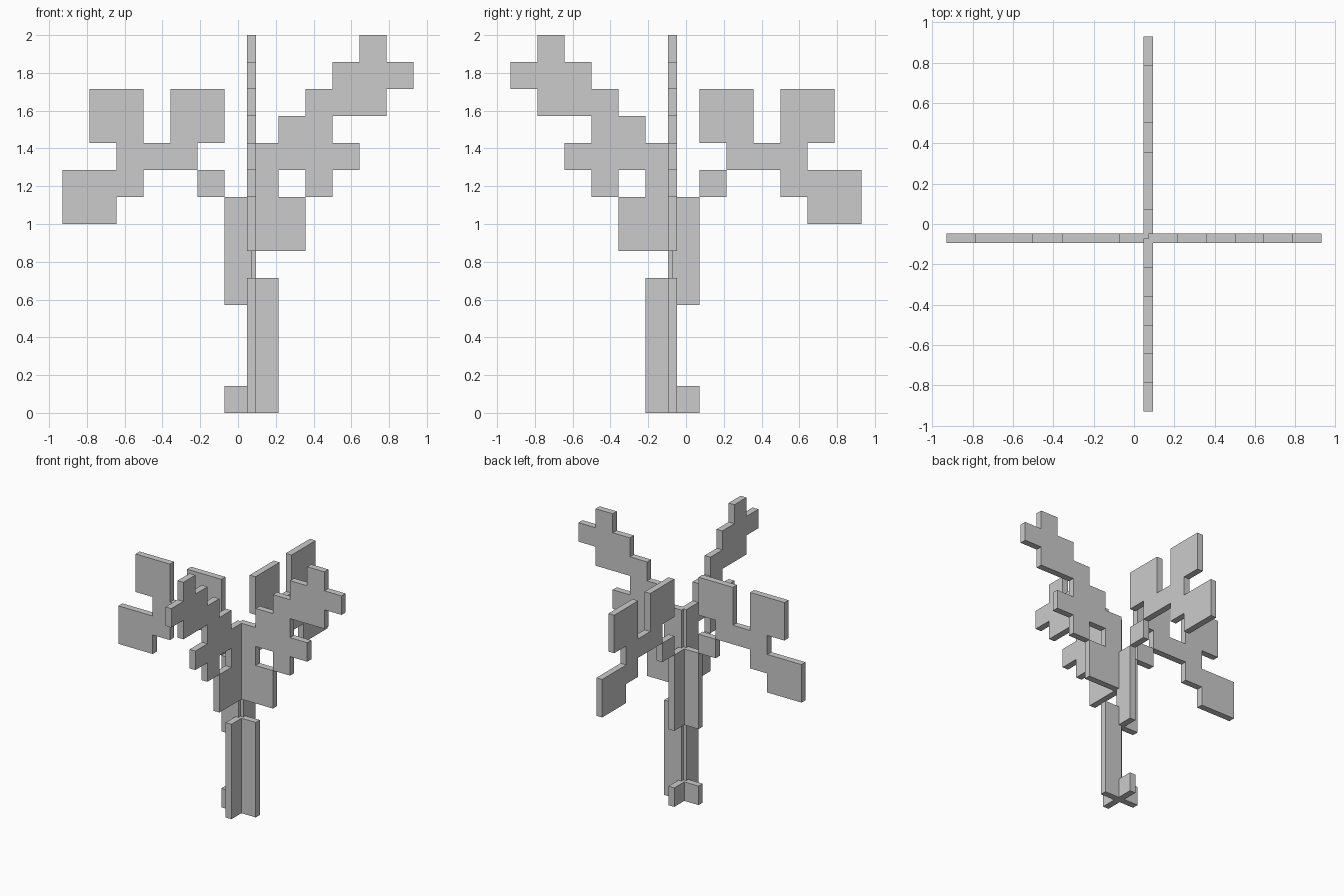
import bpy, bmesh, math
from mathutils import Matrix, Vector

if "Cube" in bpy.data.objects:
    bpy.data.objects.remove(bpy.data.objects["Cube"])

P = 2 / 14          # size of one pixel cell
T = 0.048           # sheet thickness

# Plant silhouette, top row first, one character per cell
ROWS = [
    "...........#.",
    "..........###",
    ".##.##...###.",
    ".##.##..##...",
    "..###..####..",
    "###..#.#.#...",
    "##....###....",
    "......###....",
    "......#......",
    "......##.....",
    ".......#.....",
    ".......#.....",
    ".......#.....",
    "......##.....",
]


def pixel_sheet(name, matrix):
    """Flat silhouette in the xz plane, extruded to a thin slab."""
    bm = bmesh.new()
    for r, row in enumerate(ROWS):
        z = (len(ROWS) - 1 - r) * P
        for c, cell in enumerate(row):
            if cell == "#":
                x = (c - len(row) / 2) * P
                bm.faces.new([bm.verts.new((x + dx * P, -T / 2, z + dz * P))
                              for dx, dz in ((0, 0), (1, 0), (1, 1), (0, 1))])
    bmesh.ops.remove_doubles(bm, verts=bm.verts, dist=1e-4)
    # Back faces and rim
    front = bm.faces[:]
    ext = bmesh.ops.extrude_face_region(bm, geom=front, use_keep_orig=True)
    moved = [g for g in ext["geom"] if isinstance(g, bmesh.types.BMVert)]
    bmesh.ops.translate(bm, verts=moved, vec=Vector((0, T, 0)))
    bmesh.ops.recalc_face_normals(bm, faces=bm.faces)
    bmesh.ops.transform(bm, matrix=matrix, verts=bm.verts)
    mesh = bpy.data.meshes.new(name)
    bm.to_mesh(mesh)
    bm.free()
    obj = bpy.data.objects.new(name, mesh)
    bpy.context.collection.objects.link(obj)
    return obj


# Two identical sheets crossing at the stem
across = Matrix.Translation((0, -P / 2, 0))
pixel_sheet("plant_sheet_across", across)
pixel_sheet("plant_sheet_lengthwise",
            Matrix.Translation((P / 2, 0, 0)) @ Matrix.Rotation(math.radians(-90), 4, 'Z'))
